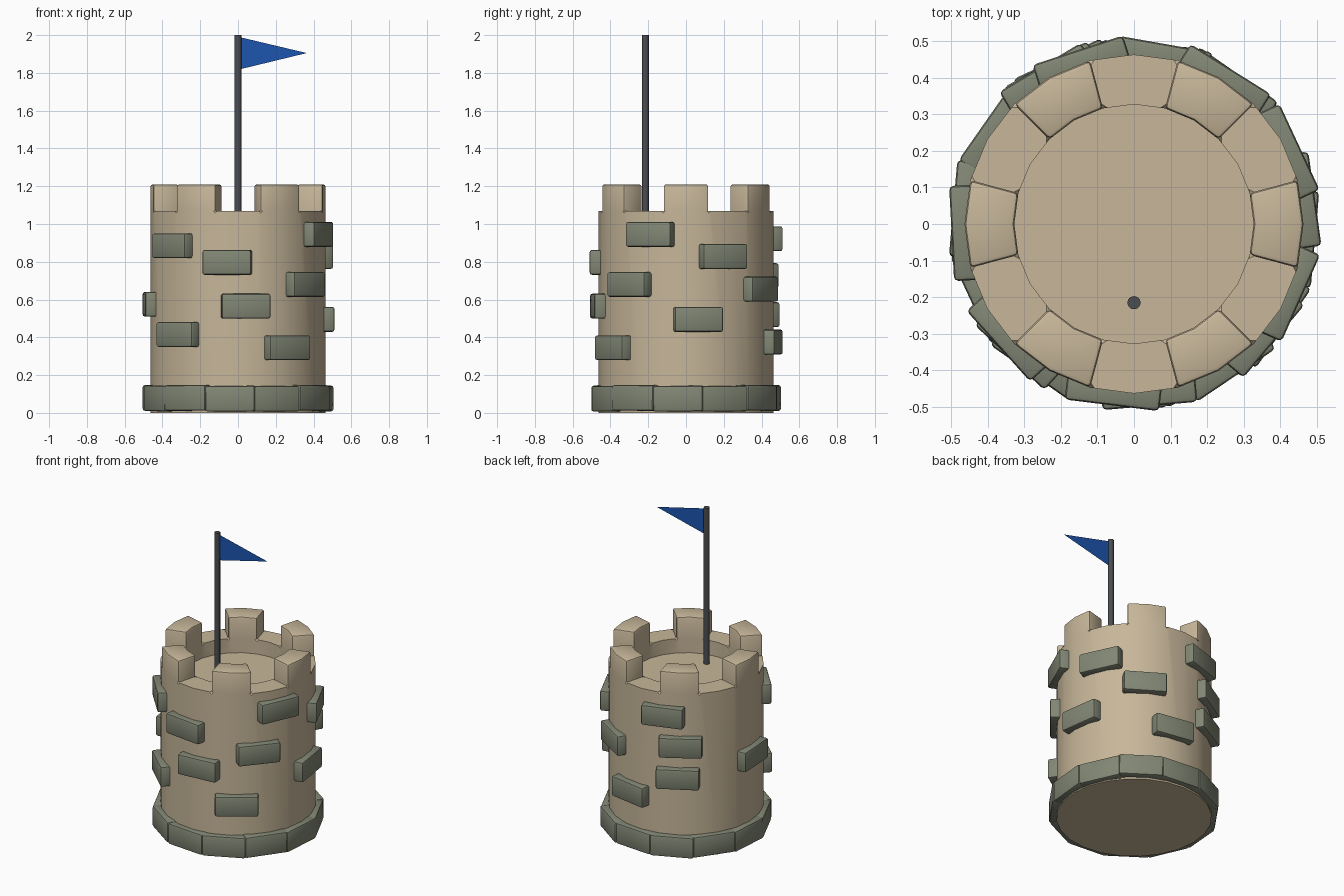
import bpy, bmesh, math, random
from mathutils import Matrix, Vector

if "Cube" in bpy.data.objects:
    bpy.data.objects.remove(bpy.data.objects["Cube"])

random.seed(4)


def material(name, rgb):
    m = bpy.data.materials.new(name)
    m.diffuse_color = (*rgb, 1)
    m.use_nodes = True
    m.node_tree.nodes["Principled BSDF"].inputs["Base Color"].default_value = m.diffuse_color
    return m


TAN = material("sandstone", (0.57, 0.47, 0.32))
STONE = material("grey_stone", (0.22, 0.24, 0.175))
DARK = material("dark_metal", (0.07, 0.075, 0.08))
BLUE = material("blue_cloth", (0.012, 0.09, 0.43))


def finish(name, bm, mat, smooth=True):
    bmesh.ops.recalc_face_normals(bm, faces=bm.faces)
    me = bpy.data.meshes.new(name)
    bm.to_mesh(me)
    bm.free()
    me.materials.append(mat)
    ob = bpy.data.objects.new(name, me)
    bpy.context.collection.objects.link(ob)
    if smooth:
        bpy.ops.object.select_all(action='DESELECT')
        ob.select_set(True)
        bpy.context.view_layer.objects.active = ob
        bpy.ops.object.shade_smooth_by_angle(angle=math.radians(35))
    return ob


# Tower body: 24-sided wall, rim and sunken floor, with six merlons pulled up
SIDES, R_OUT, R_IN, RIM, TOP, FLOOR = 24, 0.463, 0.327, 1.07, 1.21, 0.975
bm = bmesh.new()
rings = []
for r, z in ((R_OUT, 0), (R_OUT, RIM), (R_IN, RIM), (R_IN, FLOOR)):
    rings.append([bm.verts.new((r * math.cos(i * math.tau / SIDES),
                                r * math.sin(i * math.tau / SIDES), z)) for i in range(SIDES)])
merlon_faces = []
for k in range(3):
    for i in range(SIDES):
        j = (i + 1) % SIDES
        f = bm.faces.new((rings[k][i], rings[k][j], rings[k + 1][j], rings[k + 1][i]))
        if k == 1 and i % 4 in (0, 3):
            merlon_faces.append(f)
bm.faces.new(rings[0])
bm.faces.new(rings[3])
bmesh.ops.recalc_face_normals(bm, faces=bm.faces)
ext = bmesh.ops.extrude_face_region(bm, geom=merlon_faces)
tops = [v for v in ext["geom"] if isinstance(v, bmesh.types.BMVert)]
bmesh.ops.translate(bm, verts=tops, vec=(0, 0, TOP - RIM))
left = [f for f in merlon_faces if f.is_valid]
if left:
    bmesh.ops.delete(bm, geom=left, context='FACES_ONLY')
bm.normal_update()
edges = [e for e in bm.edges if max(v.co.z for v in e.verts) > RIM + 0.05
         and len(e.link_faces) == 2 and e.calc_face_angle() > math.radians(40)]
bmesh.ops.bevel(bm, geom=edges, offset=0.012, segments=2, profile=0.5, affect='EDGES')
finish("tower_body", bm, TAN)


def block(name, phi, z, length, height, depth, r_out, tilt=0.0):
    """Bevelled stone on the wall; phi in degrees from the front, towards +x."""
    bm = bmesh.new()
    bmesh.ops.create_cube(bm, size=1)
    bmesh.ops.scale(bm, vec=(length, depth, height), verts=bm.verts)
    bmesh.ops.bevel(bm, geom=bm.edges[:], offset=0.012, segments=2, profile=0.5, affect='EDGES')
    m = (Matrix.Rotation(math.radians(phi), 4, 'Z')
         @ Matrix.Translation((0, -(r_out - depth / 2), z))
         @ Matrix.Rotation(math.radians(tilt), 4, 'Y'))
    bm.transform(m)
    finish(name, bm, STONE)


# Foundation ring of twelve stones
for i in range(12):
    block(f"base_stone_{i + 1}", -5 + 30 * i, 0.077 + random.uniform(-0.003, 0.003),
          0.264, 0.136, 0.085, 0.496 + random.uniform(-0.004, 0.004),
          random.uniform(-0.8, 0.8))

# Scattered wall bricks (angle from front, height)
BRICKS = [(-48, 0.885), (-7, 0.797), (66, 0.945), (50, 0.68), (5, 0.565), (98, 0.495),
          (-43, 0.415), (34, 0.345), (-87, 0.575), (115, 0.828), (148, 0.655),
          (170, 0.375), (-162, 0.922), (-149, 0.727), (-151, 0.52)]
for i, (phi, z) in enumerate(BRICKS):
    block(f"wall_brick_{i + 1}", phi, z, 0.26, 0.132, 0.08, 0.499)

# Flag pole
PX, PY = 0.0, -0.215
bm = bmesh.new()
bmesh.ops.create_cone(bm, cap_ends=True, segments=16, radius1=0.018, radius2=0.018, depth=2 - 0.96,
                      matrix=Matrix.Translation((PX, PY, (2 + 0.96) / 2)))
finish("flag_pole", bm, DARK)

# Triangular pennant
bm = bmesh.new()
bm.faces.new([bm.verts.new(Vector((x, PY, z))) for x, z in ((0.014, 1.82), (0.364, 1.905), (0.014, 1.988))])
finish("pennant", bm, BLUE, smooth=False)
